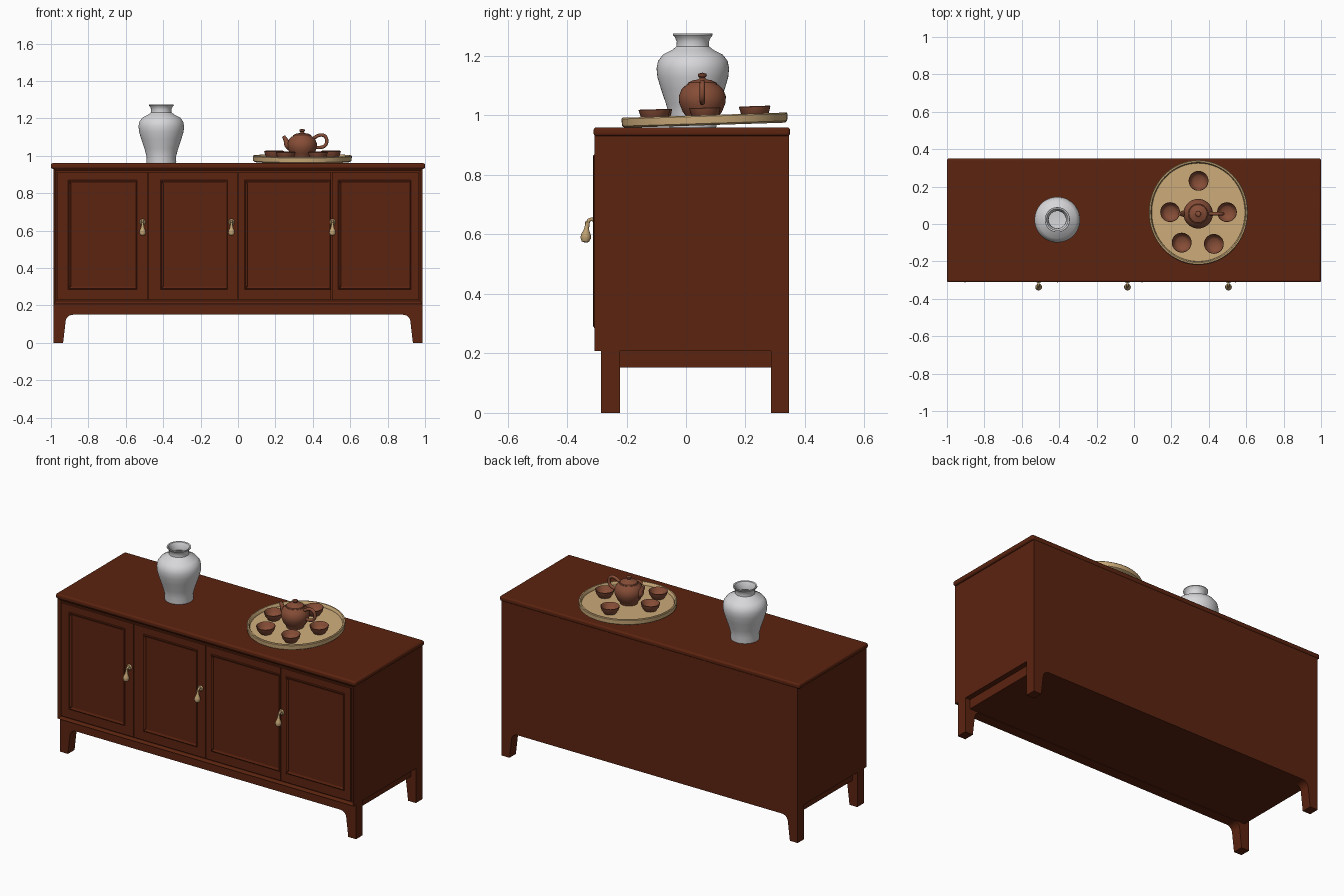
import bpy, bmesh, math
from mathutils import Vector, Matrix

if "Cube" in bpy.data.objects:
    bpy.data.objects.remove(bpy.data.objects["Cube"])


def material(name, rgb):
    m = bpy.data.materials.new(name)
    m.use_nodes = True
    m.diffuse_color = (*rgb, 1)
    m.node_tree.nodes["Principled BSDF"].inputs["Base Color"].default_value = (*rgb, 1)
    return m


WOOD = material("red brown wood", (0.105, 0.017, 0.005))
PORCELAIN = material("pale porcelain", (0.68, 0.68, 0.70))
BAMBOO = material("light bamboo", (0.62, 0.42, 0.20))
CLAY = material("brown clay", (0.24, 0.075, 0.038))
BRASS = material("aged brass", (0.53, 0.36, 0.17))


def finish(name, bm, mat, smooth=False):
    bmesh.ops.recalc_face_normals(bm, faces=bm.faces)
    me = bpy.data.meshes.new(name)
    bm.to_mesh(me)
    bm.free()
    me.materials.append(mat)
    ob = bpy.data.objects.new(name, me)
    bpy.context.collection.objects.link(ob)
    if smooth:
        bpy.ops.object.select_all(action='DESELECT')
        ob.select_set(True)
        bpy.context.view_layer.objects.active = ob
        bpy.ops.object.shade_smooth_by_angle(angle=math.radians(40))
    return ob


def box_mesh(lo, hi):
    bm = bmesh.new()
    lo, hi = Vector(lo), Vector(hi)
    bmesh.ops.create_cube(bm, matrix=Matrix.Translation((lo + hi) / 2)
                          @ Matrix.Diagonal((*(hi - lo), 1)))
    return bm


def inset_front(bm, width, depth):
    # inset the foremost face and move it along y
    bm.normal_update()
    face = min(bm.faces, key=lambda f: f.calc_center_median().y + (abs(f.normal.y) < 0.9) * 9)
    bmesh.ops.inset_region(bm, faces=[face], thickness=width)
    bmesh.ops.translate(bm, verts=face.verts, vec=(0, depth, 0))
    return face


def lathe(name, profile, mat, loc, segments=40, scale=(1, 1, 1), tilt=0):
    # spin a profile of (radius, height) points round the vertical axis
    bm = bmesh.new()
    vs = [bm.verts.new((r, 0, z)) for r, z in profile]
    edges = [bm.edges.new(p) for p in zip(vs, vs[1:])]
    bmesh.ops.spin(bm, geom=vs + edges, cent=(0, 0, 0), axis=(0, 0, 1),
                   angle=math.tau, steps=segments)
    bmesh.ops.remove_doubles(bm, verts=bm.verts, dist=0.0002)
    ob = finish(name, bm, mat, True)
    ob.location, ob.scale, ob.rotation_euler = loc, scale, (tilt, 0, 0)
    return ob


def tube(name, points, radii, mat, loc):
    # smooth curve with a radius at every point
    cu = bpy.data.curves.new(name, 'CURVE')
    cu.dimensions = '3D'
    cu.bevel_depth, cu.bevel_resolution, cu.use_fill_caps = 1, 4, True
    sp = cu.splines.new('NURBS')
    sp.points.add(len(points) - 1)
    for p, co, r in zip(sp.points, points, radii):
        p.co, p.radius = (*co, 1), r
    sp.use_endpoint_u, sp.order_u = True, 3
    ob = bpy.data.objects.new(name, cu)
    cu.materials.append(mat)
    ob.location = loc
    bpy.context.collection.objects.link(ob)


# Cabinet case with a shallow front opening
case = box_mesh((-0.987, -0.308, 0.208), (0.987, 0.346, 0.934))
inset_front(case, 0.02, 0.012)
finish("cabinet_case", case, WOOD)

# Top board with rounded edges
top = finish("top_board", box_mesh((-1, -0.311, 0.93), (1, 0.35, 0.96)), WOOD, True)
bev = top.modifiers.new("round", 'BEVEL')
bev.width, bev.segments = 0.01, 3

# Doors: left edge, right edge, panel left, panel right
doors = [(-0.965, -0.482, -0.885, -0.565), (-0.478, -0.002, -0.39, -0.08),
         (0.002, 0.498, 0.06, 0.47), (0.502, 0.965, 0.56, 0.9)]
for i, (x0, x1, p0, p1) in enumerate(doors):
    finish(f"door_{i + 1}", box_mesh((x0, -0.306, 0.23), (x1, -0.29, 0.912)), WOOD)
    panel = box_mesh((p0 - 0.025, -0.308, 0.285), (p1 + 0.025, -0.3, 0.87))
    inset_front(panel, 0.006, -0.003)
    inset_front(panel, 0.019, 0.006)
    inset_front(panel, 0.004, -0.003)
    finish(f"door_panel_{i + 1}", panel, WOOD)

# Leg frames: half outline with a curved corner, mirrored in x
half = [(0.987, 0.21), (0.987, 0), (0.935, 0), (0.922, 0.11)]
half += [(0.882 + 0.04 * math.cos(a), 0.11 + 0.04 * math.sin(a))
         for a in (math.radians(d) for d in range(15, 91, 15))]
outline = half + [(-x, z) for x, z in reversed(half)]
for name, y0, y1 in (("front_leg_frame", -0.285, -0.222), ("back_leg_frame", 0.285, 0.346)):
    bm = bmesh.new()
    face = bm.faces.new([bm.verts.new((x, y0, z)) for x, z in outline])
    ext = bmesh.ops.extrude_face_region(bm, geom=[face])
    bmesh.ops.translate(bm, vec=(0, y1 - y0, 0),
                        verts=[v for v in ext["geom"] if isinstance(v, bmesh.types.BMVert)])
    finish(name, bm, WOOD)
finish("base_with_side_rails", box_mesh((-0.955, -0.25, 0.152), (0.955, 0.31, 0.21)), WOOD)

# Drop pulls
drop = [(0, -0.04), (0.012, -0.037), (0.018, -0.024), (0.016, -0.012), (0.009, 0.004),
        (0.006, 0.022), (0.007, 0.03), (0, 0.034)]
for i, x in enumerate((-0.51, -0.035, 0.505)):
    plate = lathe(f"pull_plate_{i + 1}", [(0, 0.008), (0.012, 0.007), (0.018, 0), (0, 0)],
                  BRASS, (x, -0.305, 0.645), 20)
    plate.rotation_euler.x = math.pi / 2
    tube(f"pull_hook_{i + 1}", [(0, 0.008, 0), (0, -0.012, 0.008), (0, -0.026, 0), (0, -0.026, -0.02)],
         [0.006, 0.006, 0.006, 0.006], BRASS, (x, -0.305, 0.645))
    lathe(f"pull_drop_{i + 1}", drop, BRASS, (x, -0.335, 0.612), 20, tilt=-0.1)

# Vase with open mouth
vase = [(0, 0), (0.078, 0), (0.08, 0.01), (0.078, 0.035), (0.09, 0.08), (0.107, 0.13),
        (0.119, 0.17), (0.122, 0.2), (0.117, 0.225), (0.1, 0.247), (0.07, 0.262),
        (0.055, 0.274), (0.054, 0.29), (0.06, 0.304), (0.067, 0.312), (0.066, 0.317),
        (0.058, 0.315), (0.047, 0.292), (0.046, 0.272), (0.08, 0.235), (0.1, 0.19),
        (0.07, 0.04), (0, 0.03)]
lathe("vase", vase, PORCELAIN, (-0.41, 0.023, 0.958), 48)

# Slightly tilted round tray
TILT, CX, CY = 0.032, 0.344, 0.063
tray = [(0, 0), (0.255, 0), (0.263, 0.006), (0.265, 0.03), (0.262, 0.034), (0.255, 0.034),
        (0.251, 0.03), (0.249, 0.016), (0, 0.016)]
lathe("tray", tray, BAMBOO, (CX, CY, 0.967), 64, (1, 1.055, 1), TILT)

# Tea cups standing on the tray
cup = [(0, 0), (0.033, 0), (0.036, 0.006), (0.047, 0.02), (0.053, 0.042), (0.051, 0.044),
       (0.047, 0.04), (0.041, 0.022), (0.028, 0.012), (0, 0.01)]
spots = [(0.345, 0.232), (0.193, 0.065), (0.497, 0.065), (0.255, -0.098), (0.427, -0.105)]
for i, (x, y) in enumerate(spots):
    lathe(f"tea_cup_{i + 1}", cup, CLAY, (x, y, 0.982 + TILT * (y - CY)), 28, tilt=TILT)

# Teapot body with lid and knob
pot = [(0, 0), (0.048, 0), (0.05, 0.012), (0.066, 0.032), (0.078, 0.062), (0.079, 0.085),
       (0.07, 0.108), (0.053, 0.124), (0.05, 0.124), (0.048, 0.13), (0.032, 0.138),
       (0.014, 0.141), (0.009, 0.146), (0.015, 0.153), (0.014, 0.16), (0, 0.164)]
POT = (0.343, 0.055, 0.98)
lathe("teapot", pot, CLAY, POT, 36)
tube("teapot_spout", [(-0.05, 0, 0.062), (-0.078, 0, 0.072), (-0.084, 0, 0.1), (-0.1, 0, 0.125)],
     [0.024, 0.019, 0.013, 0.009], CLAY, POT)
tube("teapot_handle", [(0.06, 0, 0.112), (0.09, 0, 0.135), (0.13, 0, 0.125), (0.133, 0, 0.08),
                       (0.1, 0, 0.06), (0.068, 0, 0.066)], [0.009] * 6, CLAY, POT)
